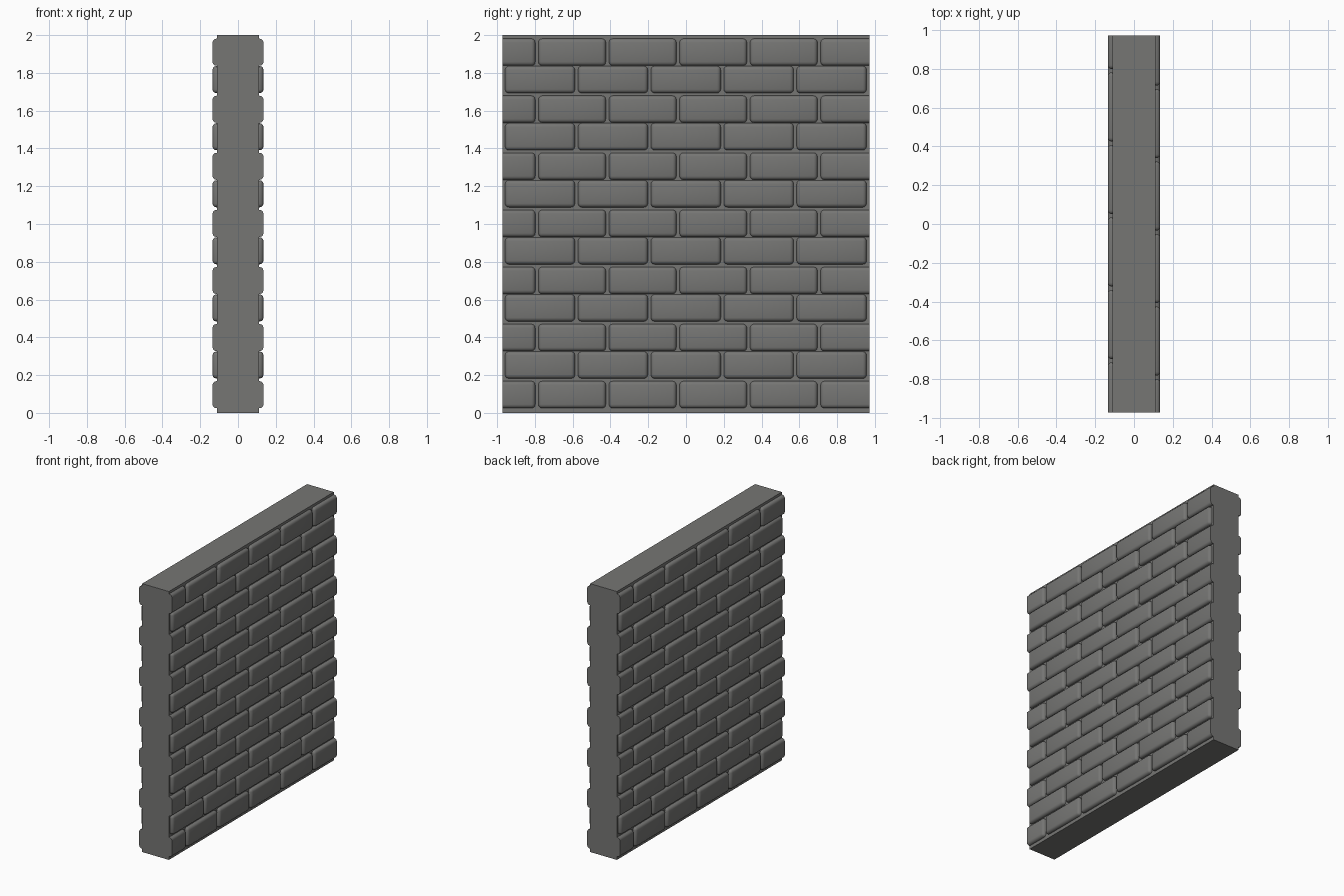
import bpy, bmesh, math
from mathutils import Matrix, Vector

if "Cube" in bpy.data.objects:
    bpy.data.objects.remove(bpy.data.objects["Cube"])

HALF_LEN = 0.971     # wall half length along y
CORE = 0.11          # half thickness of the mortar slab
FACE = 0.135         # how far the brick faces stand out

stone = bpy.data.materials.new("grey stone")
stone.diffuse_color = (0.18, 0.18, 0.174, 1)
stone.use_nodes = True
stone.node_tree.nodes["Principled BSDF"].inputs["Base Color"].default_value = stone.diffuse_color


def finish(name, bm):
    mesh = bpy.data.meshes.new(name)
    bm.to_mesh(mesh)
    bm.free()
    mesh.materials.append(stone)
    obj = bpy.data.objects.new(name, mesh)
    bpy.context.collection.objects.link(obj)
    return obj


def box(bm, lo, hi):
    lo, hi = Vector(lo), Vector(hi)
    mat = Matrix.Translation((lo + hi) / 2) @ Matrix.Diagonal((*(hi - lo), 1))
    bmesh.ops.create_cube(bm, size=1, matrix=mat)


def brick(target, y0, y1, z0, z1):
    """Rounded brick, trimmed flush where it runs past a wall end."""
    bm = bmesh.new()
    box(bm, (CORE - 0.05, y0, z0), (FACE, y1, z1))
    bmesh.ops.bevel(bm, geom=bm.edges[:], offset=0.02, segments=3,
                    profile=0.5, affect='EDGES')
    for s in (-1, 1):
        if max(s * y0, s * y1) > HALF_LEN:
            bmesh.ops.bisect_plane(bm, geom=bm.verts[:] + bm.edges[:] + bm.faces[:],
                                   plane_co=(0, s * HALF_LEN, 0), plane_no=(0, s, 0),
                                   clear_outer=True)
            bmesh.ops.holes_fill(bm, edges=[e for e in bm.edges if e.is_boundary])
    bmesh.ops.recalc_face_normals(bm, faces=bm.faces[:])
    tmp = bpy.data.meshes.new("tmp")
    bm.to_mesh(tmp)
    bm.free()
    target.from_mesh(tmp)
    bpy.data.meshes.remove(tmp)


# Mortar slab
core = bmesh.new()
box(core, (-CORE, -HALF_LEN, 0), (CORE, HALF_LEN, 2))
finish("mortar_slab", core)

# Brick courses on the right face: cut courses alternate with whole-brick courses
courses = bmesh.new()
for row in range(13):
    z = 0.025 + 0.3022 * (row // 2)
    if row % 2 == 0:
        for i in range(6):
            y = -1.155 + 0.3735 * i
            brick(courses, y, y + 0.357, z, z + 0.143)
    else:
        for i in range(5):
            y = -0.958 + 0.386 * i
            brick(courses, y, y + 0.370, z + 0.157, z + 0.300)
right = finish("right_bricks", courses)

# Smooth the rounded brick edges, keeping sharp cuts
bpy.context.view_layer.objects.active = right
right.select_set(True)
bpy.ops.object.shade_smooth_by_angle(angle=math.radians(35))

# Same courses turned half round for the left face
left = right.copy()
left.name = "left_bricks"
left.rotation_euler.z = math.pi
bpy.context.collection.objects.link(left)
